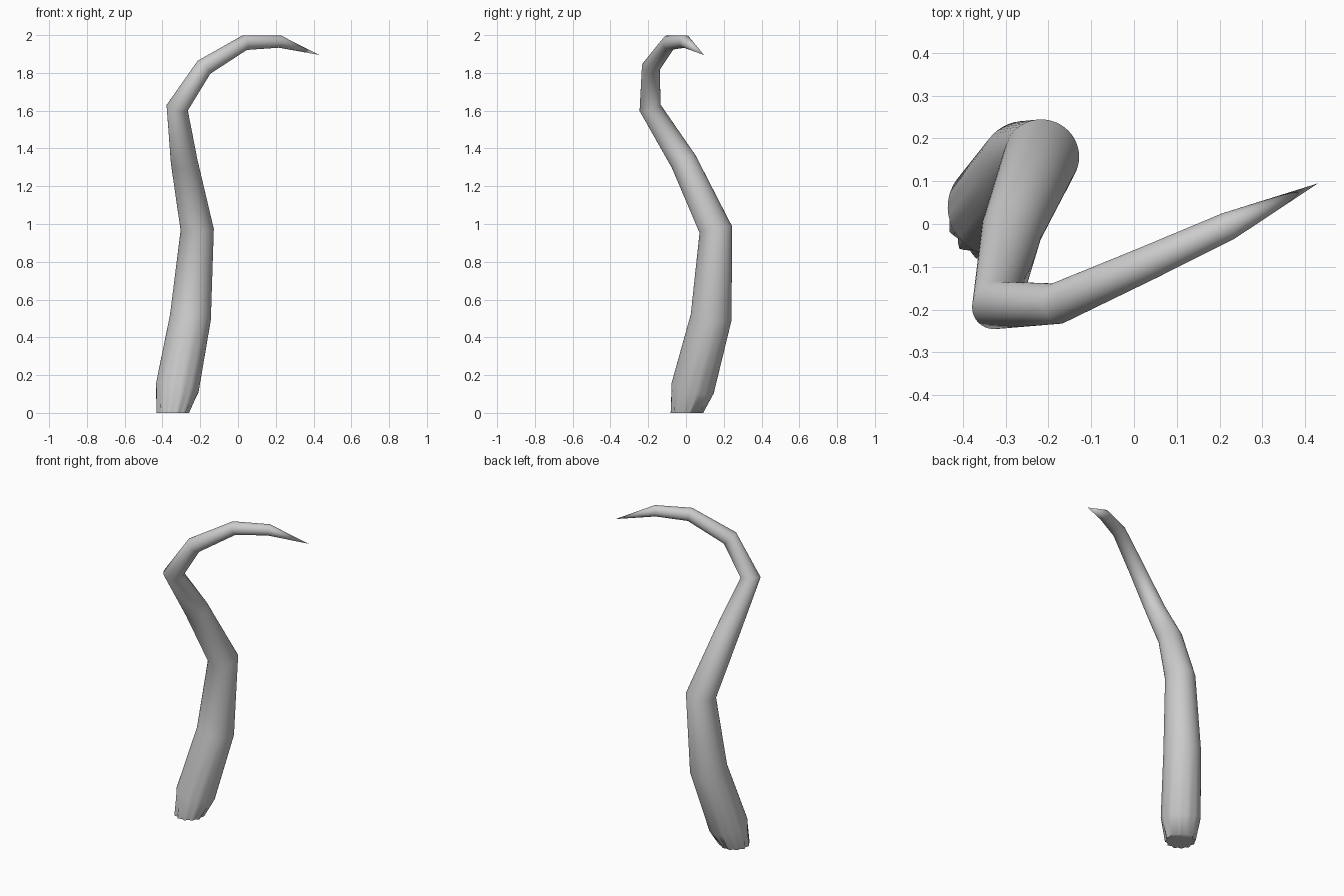
import bpy, bmesh, math
from mathutils import Vector

if "Cube" in bpy.data.objects:
    bpy.data.objects.remove(bpy.data.objects["Cube"])

# Centreline of the tentacle: x, y, z, radius
PATH = [
    (-0.345, 0.005, 0.00, 0.083),
    (-0.322, 0.035, 0.13, 0.115),
    (-0.252, 0.133, 0.505, 0.109),
    (-0.216, 0.158, 0.97, 0.088),
    (-0.285, -0.012, 1.33, 0.071),
    (-0.322, -0.190, 1.615, 0.058),
    (-0.180, -0.186, 1.83, 0.048),
    (0.035, -0.090, 1.96, 0.040),
    (0.220, -0.005, 1.966, 0.033),
]
TIP = Vector((0.43, 0.095, 1.895))
SIDES, LOBES = 48, 12

pts = [Vector(p[:3]) for p in PATH] + [TIP]
bm = bmesh.new()
rings = []
tangent, side = Vector((0, 0, 1)), Vector((1, 0, 0))
for i, (x, y, z, r) in enumerate(PATH):
    # Rings sit square to the bend; the frame is carried along without twist
    new = Vector((0, 0, 1)) if i == 0 else (
        (pts[i] - pts[i - 1]).normalized() + (pts[i + 1] - pts[i]).normalized()).normalized()
    side = tangent.rotation_difference(new) @ side
    tangent = new
    other = tangent.cross(side)
    ring = []
    for k in range(SIDES):
        a = math.tau * k / SIDES
        # The foot is puckered into small lobes
        rad = r + (0.006 * math.cos(LOBES * (a - math.radians(195))) if i == 0 else 0)
        ring.append(bm.verts.new(pts[i] + rad * (math.cos(a) * side + math.sin(a) * other)))
    rings.append(ring)

# Skin between rings, pointed tip and flat foot
tip = bm.verts.new(TIP)
for k in range(SIDES):
    n = (k + 1) % SIDES
    for lo, hi in zip(rings, rings[1:]):
        bm.faces.new((lo[k], lo[n], hi[n], hi[k]))
    bm.faces.new((rings[-1][k], rings[-1][n], tip))
bm.faces.new(rings[0][::-1])
bmesh.ops.recalc_face_normals(bm, faces=bm.faces)

mesh = bpy.data.meshes.new("tentacle")
bm.to_mesh(mesh)
bm.free()
obj = bpy.data.objects.new("tentacle", mesh)
bpy.context.collection.objects.link(obj)
bpy.context.view_layer.objects.active = obj
obj.select_set(True)
bpy.ops.object.shade_smooth_by_angle(angle=math.radians(60))
